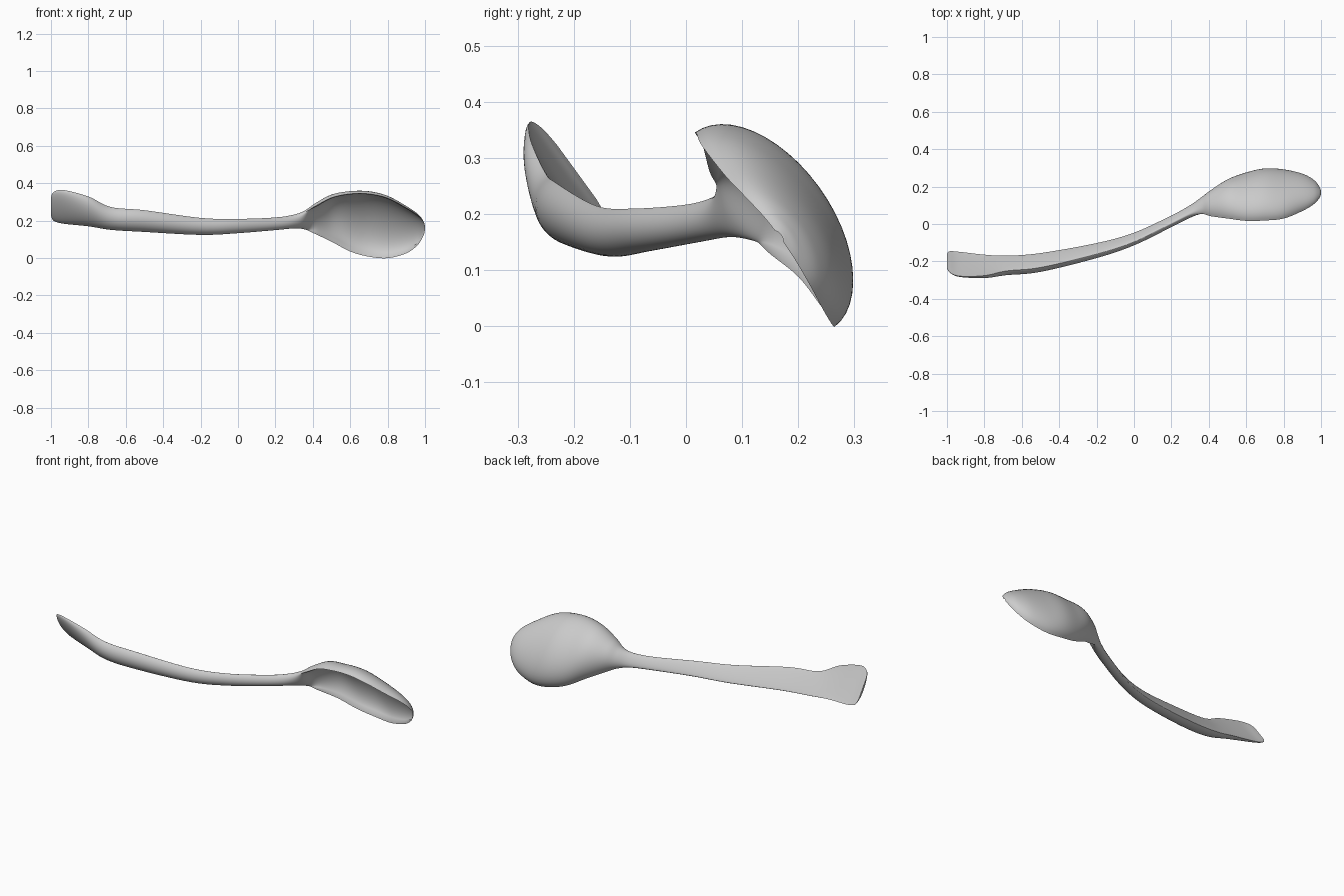
import bpy
import bmesh
import math
from mathutils import Vector

cube = bpy.data.objects.get("Cube")
if cube:
    bpy.data.objects.remove(cube, do_unlink=True)

# The spoon rests tilted: sections span ACROSS (width) and OUT (towards the back of the bowl)
ACROSS = Vector((0, 0.59, -0.81))
OUT = Vector((0, 0.81, 0.59))
SIDE_STEPS = 24
SUBSTEPS = 7
RIM = 0.012

# Stations: x, y, z, half width, height of the back face, height of the front face
HANDLE = [
    (-1.0, -.195, .275, .06, 0, -.015),
    (-.985, -.202, .277, .095, 0, -.02),
    (-.93, -.214, .274, .11, -.003, -.03),
    (-.8, -.22, .252, .095, -.004, -.05),
    (-.68, -.21, .217, .069, .002, -.06),
    (-.5, -.194, .203, .065, .004, -.06),
    (-.2, -.132, .174, .05, .006, -.05),
    (0, -.072, .175, .042, .008, -.042),
    (.2, .022, .187, .036, .012, -.04),
    (.3, .072, .198, .04, .02, -.038),
]
BOWL = [
    (.36, .09, .2, .058, .05, -.015),
    (.41, .095, .203, .09, .083, .04),
    (.5, .115, .205, .145, .11, .088),
    (.6, .129, .189, .19, .117, .1),
    (.7, .141, .175, .207, .12, .104),
    (.8, .146, .16, .198, .108, .093),
    (.9, .158, .147, .15, .083, .069),
    (.96, .164, .15, .1, .053, .041),
    (.99, .166, .157, .05, .025, .017),
    (1.0, .166, .16, .012, .008, .004),
]


def spline(points):
    """Smoothly interpolate the stations."""
    ext = [points[0]] + points + [points[-1]]
    result = []
    for p, q, r, s in zip(ext, ext[1:], ext[2:], ext[3:]):
        for k in range(SUBSTEPS):
            t = k / SUBSTEPS
            result.append([
                b + t / 2 * (c - a + t * (2 * a - 5 * b + 4 * c - d + t * (3 * (b - c) + d - a)))
                for a, b, c, d in zip(p, q, r, s)])
    result.append(points[-1])
    return result


def section(bm, station):
    """One closed ring: back arc, then front arc set in by the rim."""
    x, y, z, half, back, front = station
    centre = Vector((x, y, z))
    inset = min(RIM, max(0, front) * 0.25)
    ring = []
    for i in range(SIDE_STEPS + 1):
        angle = math.pi * i / SIDE_STEPS
        ring.append(centre + ACROSS * half * math.cos(angle) + OUT * back * math.sin(angle))
    for i in range(1, SIDE_STEPS):
        angle = math.pi * (1 - i / SIDE_STEPS)
        ring.append(centre + ACROSS * (half - inset) * math.cos(angle)
                    + OUT * front * math.sin(angle))
    return [bm.verts.new(co) for co in ring]


# Spoon: handle, neck and hollow bowl lofted as one skin
bm = bmesh.new()
rings = [section(bm, st) for st in spline(HANDLE + BOWL)]
for lower, upper in zip(rings, rings[1:]):
    for i in range(len(lower)):
        j = (i + 1) % len(lower)
        bm.faces.new((lower[i], lower[j], upper[j], upper[i]))
bm.faces.new(rings[0])
bm.faces.new(rings[-1][::-1])
bmesh.ops.recalc_face_normals(bm, faces=bm.faces[:])

mesh = bpy.data.meshes.new("spoon")
bm.to_mesh(mesh)
bm.free()
spoon = bpy.data.objects.new("spoon", mesh)
bpy.context.collection.objects.link(spoon)

# Smooth skin with crisp rim edges
bpy.ops.object.select_all(action='DESELECT')
spoon.select_set(True)
bpy.context.view_layer.objects.active = spoon
bpy.ops.object.shade_smooth_by_angle(angle=math.radians(40))
